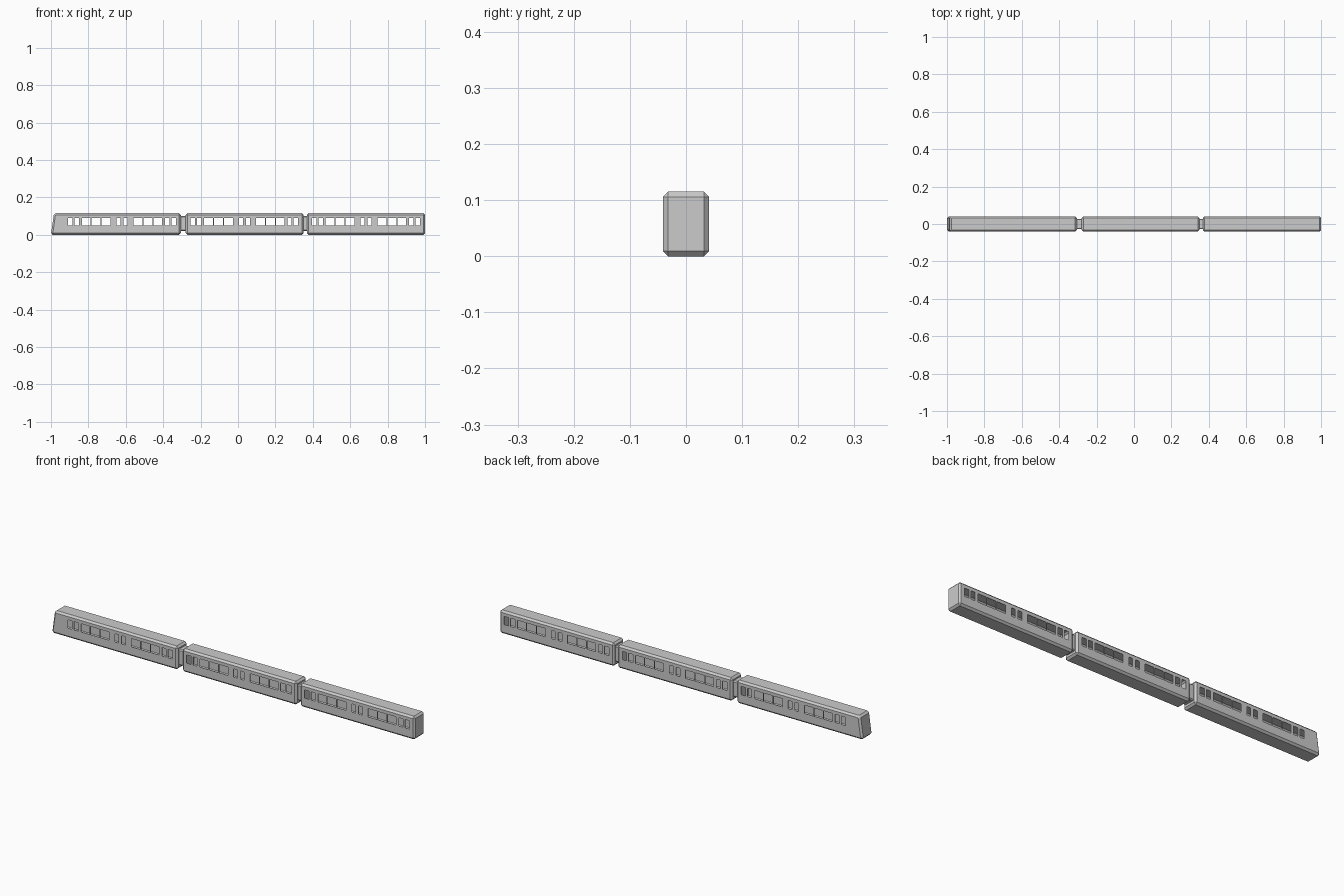
import bpy, bmesh
from mathutils import Matrix, Vector

if "Cube" in bpy.data.objects:
    bpy.data.objects.remove(bpy.data.objects["Cube"])

HALF_W, HEIGHT, CHAMFER, WALL = 0.041, 0.115, 0.009, 0.003

# window spans along x, measured outwards from the middle of a car
WINDOWS = [(0.008, 0.029), (0.061, 0.110), (0.1145, 0.1635),
           (0.168, 0.215), (0.230, 0.253), (0.264, 0.288)]
WIN_Z = (0.049, 0.090)

# start x, end x, window centre, backward slope of the cab end
CARS = {"cab_car": (-1.0, -0.306, -0.62, 0.016),
        "middle_car": (-0.28, 0.350, 0.034, 0.0),
        "end_car": (0.368, 1.0, 0.684, 0.0)}


def add_box(bm, lo, hi):
    lo, hi = Vector(lo), Vector(hi)
    m = Matrix.Translation((lo + hi) / 2) @ Matrix.Diagonal((*(hi - lo), 1))
    return bmesh.ops.create_cube(bm, size=1, matrix=m)["verts"]


def make_object(name, bm):
    bmesh.ops.recalc_face_normals(bm, faces=bm.faces)
    mesh = bpy.data.meshes.new(name)
    bm.to_mesh(mesh)
    bm.free()
    obj = bpy.data.objects.new(name, mesh)
    bpy.context.collection.objects.link(obj)
    return obj


def make_car(name, x0, x1, mid, slope):
    # chamfered body, cab end leaning back
    bm = bmesh.new()
    for v in add_box(bm, (x0, -HALF_W, 0), (x1, HALF_W, HEIGHT)):
        if v.co.x < mid and v.co.z > HEIGHT / 2:
            v.co.x += slope
    bmesh.ops.bevel(bm, geom=bm.edges[:], offset=CHAMFER, segments=1,
                    affect='EDGES', profile=0.5)
    body = make_object(name, bm)

    # window openings cut through both sides
    bm = bmesh.new()
    for a, b in WINDOWS:
        for lo, hi in ((a, b), (-b, -a)):
            add_box(bm, (mid + lo, -0.1, WIN_Z[0]), (mid + hi, 0.1, WIN_Z[1]))
    cutter = make_object(name + "_window_cutter", bm)
    cutter.hide_render = True

    # hollow shell with openings
    shell = body.modifiers.new("shell", 'SOLIDIFY')
    shell.thickness, shell.offset = WALL, -1
    cut = body.modifiers.new("windows", 'BOOLEAN')
    cut.object, cut.operation, cut.solver = cutter, 'DIFFERENCE', 'EXACT'
    bpy.context.view_layer.update()
    deps = bpy.context.evaluated_depsgraph_get()
    mesh = bpy.data.meshes.new_from_object(body.evaluated_get(deps))
    body.modifiers.clear()
    body.data = mesh
    bpy.data.objects.remove(cutter)


for name, spec in CARS.items():
    make_car(name, *spec)

# gangways joining the cars
for i, (x0, x1) in enumerate(((-0.306, -0.28), (0.350, 0.368))):
    bm = bmesh.new()
    add_box(bm, (x0, -0.028, 0.02), (x1, 0.028, 0.099))
    bmesh.ops.bevel(bm, geom=[e for e in bm.edges
                              if abs(e.verts[0].co.x - e.verts[1].co.x) > 0.01
                              and abs(e.verts[0].co.z - e.verts[1].co.z) < 0.01],
                    offset=0.005, segments=1, affect='EDGES', profile=0.5)
    make_object(f"gangway_{i + 1}", bm)
